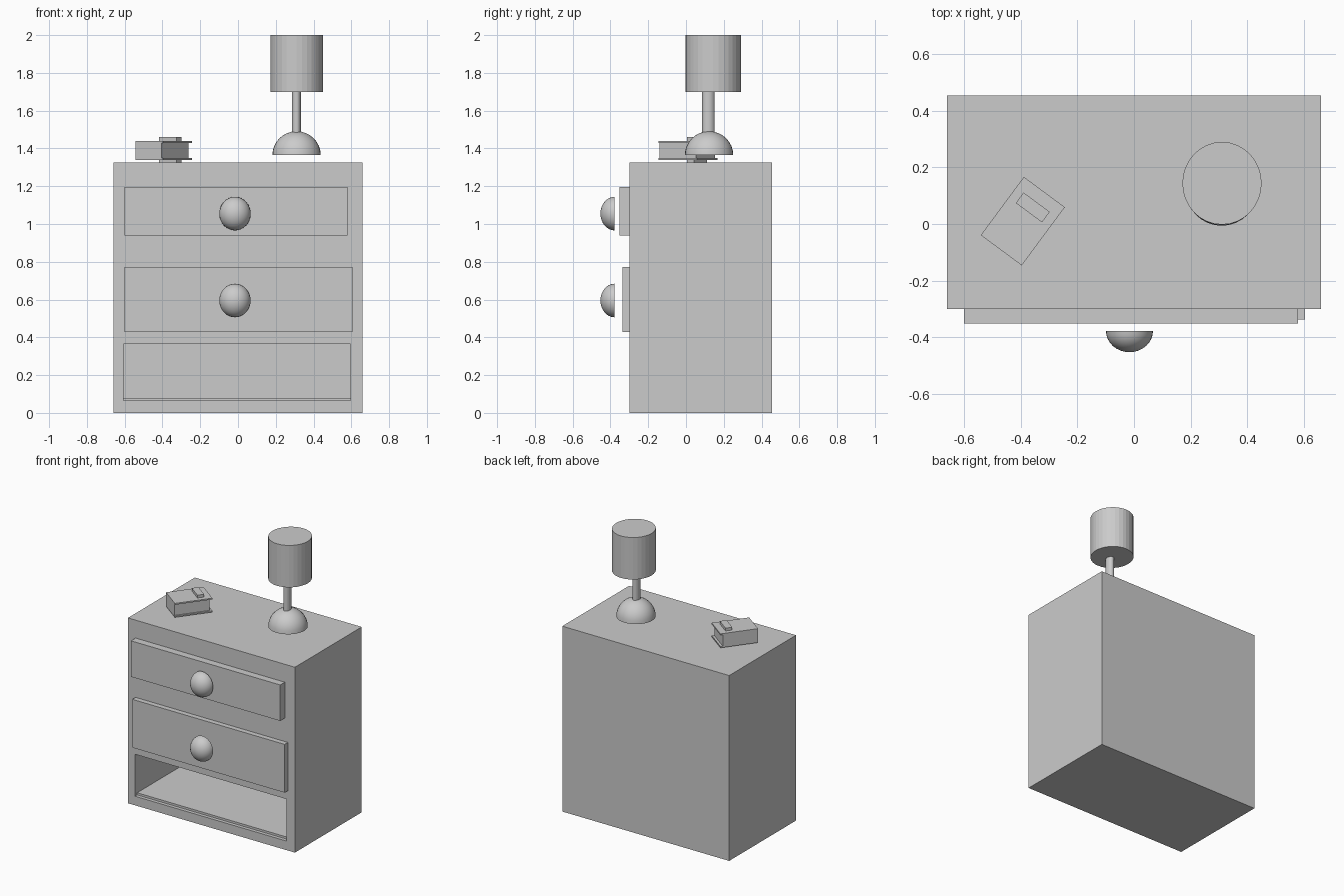
import bpy
from math import pi, radians
from mathutils import Matrix

if "Cube" in bpy.data.objects:
    bpy.data.objects.remove(bpy.data.objects["Cube"])


def box(name, lo, hi):
    """Box between two opposite corners."""
    c = [(a + b) / 2 for a, b in zip(lo, hi)]
    bpy.ops.mesh.primitive_cube_add(size=1, location=c)
    ob = bpy.context.object
    ob.name = name
    ob.scale = [b - a for a, b in zip(lo, hi)]
    bpy.ops.object.transform_apply(location=False, rotation=False, scale=True)
    return ob


def dome(name, loc, radii, rot=(0, 0, 0)):
    """Closed half sphere, flat side at loc; radii are local x, y, height."""
    bpy.ops.mesh.primitive_uv_sphere_add(segments=32, ring_count=16, radius=1, location=loc, rotation=rot)
    ob = bpy.context.object
    ob.name = name
    ob.data.transform(Matrix.Diagonal((*radii, 1)))
    bpy.ops.object.mode_set(mode='EDIT')
    bpy.ops.mesh.select_all(action='SELECT')
    normal = ob.matrix_world.to_3x3().col[2]
    bpy.ops.mesh.bisect(plane_co=loc, plane_no=normal, use_fill=True, clear_inner=True)
    bpy.ops.object.mode_set(mode='OBJECT')
    bpy.ops.object.shade_smooth_by_angle(angle=radians(30))
    return ob


def cylinder(name, loc, rx, ry, depth, sides):
    bpy.ops.mesh.primitive_cylinder_add(vertices=sides, radius=1, depth=depth, location=loc)
    ob = bpy.context.object
    ob.name = name
    ob.scale = (rx, ry, 1)
    bpy.ops.object.transform_apply(location=False, rotation=False, scale=True)
    return ob


# Cabinet with an open bottom compartment and a small step behind its front edge
cabinet = box("cabinet", (-0.66, -0.30, 0), (0.66, 0.455, 1.325))
cuts = [((-0.605, -0.40, 0.08), (0.595, 0.40, 0.365)),
        ((-0.605, -0.40, 0.065), (0.595, -0.275, 0.20))]
for i, (lo, hi) in enumerate(cuts):
    cutter = box(f"compartment_cutter_{i + 1}", lo, hi)
    cutter.hide_render = True
    cutter.hide_set(True)
    mod = cabinet.modifiers.new("compartment", 'BOOLEAN')
    mod.operation = 'DIFFERENCE'
    mod.solver = 'EXACT'
    mod.object = cutter
# Bake the cuts, then drop the cutters
bpy.ops.object.select_all(action='DESELECT')
bpy.context.view_layer.objects.active = cabinet
cabinet.select_set(True)
for mod in list(cabinet.modifiers):
    cutter = mod.object
    bpy.ops.object.modifier_apply(modifier=mod.name)
    bpy.data.objects.remove(cutter)

# Drawer fronts
box("upper_drawer_front", (-0.60, -0.352, 0.94), (0.58, -0.30, 1.197))
box("middle_drawer_front", (-0.60, -0.337, 0.428), (0.605, -0.30, 0.773))

# Knobs, domes facing the front
for name, z in (("upper_knob", 1.055), ("middle_knob", 0.595)):
    dome(name, (-0.016, -0.378, z), (0.083, 0.089, 0.075), (pi / 2, 0, 0))

# Lamp
dome("lamp_base", (0.31, 0.122, 1.365), (0.128, 0.128, 0.126))
stem = cylinder("lamp_stem", (0.309, 0.118, 1.595), 0.024, 0.032, 0.22, 32)
shade = cylinder("lamp_shade", (0.311, 0.144, 1.85), 0.14, 0.146, 0.30, 32)

# Book: local x runs along its length; pages sit back from two cover edges
book = [
    box("book_top_cover", (-0.128, -0.09, 1.43), (0.128, 0.09, 1.44)),
    box("book_bottom_cover", (-0.128, -0.09, 1.34), (0.128, 0.09, 1.35)),
    box("book_pages", (-0.128, -0.08, 1.35), (0.112, 0.09, 1.43)),
    box("book_clasp", (0.037, -0.057, 1.325), (0.083, 0.058, 1.46)),
]
turn = Matrix.Translation((-0.393, 0.01, 0)) @ Matrix.Rotation(radians(53.5), 4, 'Z')
for ob in book:
    ob.matrix_world = turn @ Matrix.Translation(ob.location)
